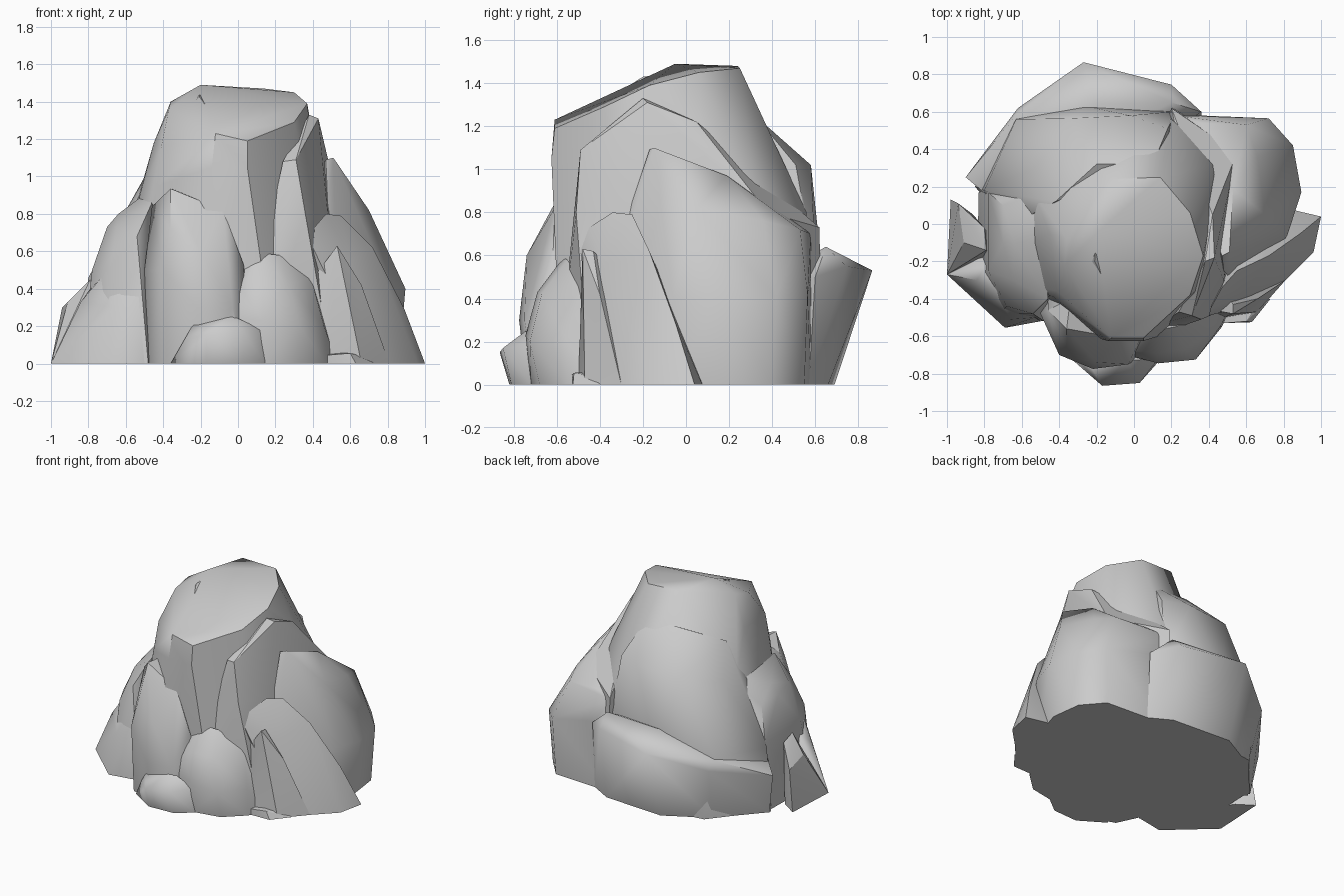
import bpy, bmesh, math


def rock(name, base, upper, smooth=45):
    """Faceted boulder: convex hull of a ground outline and some upper corner points."""
    bm = bmesh.new()
    for p in [(x, y, 0) for x, y in base] + upper:
        bm.verts.new(p)
    bmesh.ops.convex_hull(bm, input=bm.verts[:])
    loose = [v for v in bm.verts if not v.link_faces]
    bmesh.ops.delete(bm, geom=loose, context='VERTS')
    bmesh.ops.dissolve_limit(bm, angle_limit=math.radians(2), verts=bm.verts[:], edges=bm.edges[:])
    bmesh.ops.recalc_face_normals(bm, faces=bm.faces[:])
    mesh = bpy.data.meshes.new(name)
    bm.to_mesh(mesh)
    bm.free()
    ob = bpy.data.objects.new(name, mesh)
    bpy.context.collection.objects.link(ob)
    bpy.ops.object.select_all(action='DESELECT')
    ob.select_set(True)
    bpy.context.view_layer.objects.active = ob
    bpy.ops.object.shade_smooth_by_angle(angle=math.radians(smooth))
    return ob


# tall central rock with the sloping cut top
rock("main_peak",
     [(-0.66, -0.3), (-0.3, -0.58), (0.2, -0.58), (0.5, -0.3), (0.55, 0.3), (0.2, 0.58), (-0.4, 0.58), (-0.7, 0.2)],
     [(-0.2, -0.05, 1.49), (-0.13, 0.24, 1.48), (0.14, 0.25, 1.47), (0.3, 0.06, 1.45),
      (0.37, -0.17, 1.39), (0.3, -0.38, 1.29), (0.05, -0.61, 1.19), (-0.12, -0.61, 1.23),
      (-0.37, -0.22, 1.36), (-0.36, -0.08, 1.40), (-0.45, -0.05, 1.18), (-0.41, -0.36, 1.16),
      (-0.43, -0.39, 0.95), (0.05, -0.625, 1.05), (-0.14, -0.625, 1.05), (0.1, -0.58, 0.85),
      (-0.53, -0.1, 0.88), (-0.53, 0.15, 0.9), (0.39, -0.32, 0.95), (0.4, 0.07, 1.2),
      (0.47, 0.33, 0.84), (0.2, 0.56, 0.8)], 40)

# thin chip lying on the top edge
rock("top_chip", [],
     [(-0.25, -0.2, 1.37), (-0.2, 0.05, 1.46), (-0.14, -0.34, 1.34),
      (-0.21, -0.2, 1.43), (-0.14, 0.15, 1.47)])

# bulge on the back of the peak
rock("back_bulge",
     [(-0.85, 0.2), (-0.55, 0.57), (-0.2, 0.62), (0.2, 0.6), (0.3, 0.2), (-0.6, -0.1)],
     [(0.1, 0.32, 1.25), (-0.2, 0.32, 1.25), (0.18, 0.51, 1.02), (-0.02, 0.58, 1.02),
      (-0.34, 0.565, 1.0), (-0.53, 0.3, 0.92), (-0.42, 0.12, 1.14), (-0.63, 0.56, 0.48),
      (-0.26, 0.63, 0.55), (0.2, 0.6, 0.6), (-0.8, 0.18, 0.46), (-0.55, 0.05, 0.85), (0.2, 0.55, 0.8)])

# slab leaning on the right of the peak
rock("right_upper_slab",
     [(0.1, -0.6), (0.5, -0.45), (0.6, 0.3), (0.22, 0.63), (0.1, 0.3)],
     [(0.38, -0.2, 1.33), (0.43, -0.18, 1.31), (0.42, 0.05, 1.22), (0.24, -0.47, 1.08),
      (0.31, -0.49, 1.09), (0.15, -0.53, 0.65), (0.36, -0.51, 0.8), (0.48, -0.3, 0.8),
      (0.49, 0.2, 0.98), (0.55, 0.38, 0.8), (0.2, 0.62, 0.73)], 32)

# big shoulder at the back right
rock("right_shoulder",
     [(0.62, -0.35), (0.78, -0.08), (0.86, 0.17), (0.83, 0.4), (0.7, 0.55), (0.36, 0.56), (0.22, 0.58), (0.3, 0)],
     [(0.47, -0.17, 1.09), (0.51, -0.15, 1.10), (0.48, -0.25, 0.85), (0.53, 0.19, 0.97),
      (0.70, 0.05, 0.82), (0.66, 0.36, 0.76), (0.36, 0.54, 0.73), (0.6, 0.53, 0.72),
      (0.22, 0.58, 0.7), (0.72, 0.565, 0.42), (0.85, 0.42, 0.4), (0.895, 0.17, 0.4),
      (0.36, 0.58, 0.5), (0.82, -0.06, 0.4), (0.52, -0.3, 0.6)])

# overhanging low rock along the back
rock("back_low_rock",
     [(-0.85, 0.22), (-0.58, 0.52), (-0.27, 0.69), (0.2, 0.66), (0.36, 0.57), (-0.5, 0)],
     [(0.2, 0.65, 0.64), (-0.2, 0.64, 0.62), (0.2, 0.745, 0.55), (-0.27, 0.865, 0.53),
      (-0.63, 0.58, 0.47), (-0.62, 0.62, 0.4), (-0.9, 0.25, 0.3), (0.2, 0.70, 0.25),
      (0.36, 0.6, 0.5), (-0.78, 0.15, 0.38)], 50)

# left side stack
rock("left_mid_rock",
     [(-0.84, -0.3), (-0.72, -0.48), (-0.48, -0.52), (-0.3, 0), (-0.5, 0.25), (-0.83, 0.17)],
     [(-0.78, 0.17, 0.48), (-0.78, -0.25, 0.5), (-0.7, -0.1, 0.73), (-0.7, 0.1, 0.72),
      (-0.65, -0.3, 0.73), (-0.64, -0.1, 0.8), (-0.48, -0.1, 0.92), (-0.48, 0.18, 0.9),
      (-0.46, -0.4, 0.86), (-0.54, -0.48, 0.68), (-0.68, -0.44, 0.52)])
rock("left_front_rock",
     [(-1, -0.27), (-0.69, -0.555), (-0.5, -0.52), (-0.5, 0), (-0.9, -0.12)],
     [(-0.84, -0.3, 0.33), (-0.79, -0.22, 0.40), (-0.73, -0.36, 0.46), (-0.58, -0.4, 0.53),
      (-0.66, -0.51, 0.3), (-0.53, -0.5, 0.35)])
rock("left_wedge",
     [(-0.98, 0.13), (-1, -0.27), (-0.7, -0.2), (-0.86, 0.05)],
     [(-0.94, 0.11, 0.3), (-0.91, -0.1, 0.33), (-0.79, -0.14, 0.45), (-0.8, -0.02, 0.42)], 20)

# boulders across the front
rock("front_tall_rock",
     [(-0.48, -0.5), (-0.4, -0.67), (-0.2, -0.74), (0.05, -0.7), (0.1, -0.4), (-0.45, -0.2)],
     [(-0.46, -0.46, 0.84), (-0.36, -0.56, 0.935), (-0.08, -0.61, 0.82), (-0.34, -0.4, 0.93),
      (-0.5, -0.48, 0.5), (-0.4, -0.7, 0.5), (-0.2, -0.74, 0.6), (-0.36, -0.66, 0.72),
      (0.03, -0.62, 0.53), (-0.22, -0.775, 0.3), (-0.03, -0.75, 0.3)])
rock("front_mid_rock",
     [(-0.1, -0.66), (0.12, -0.72), (0.33, -0.68), (0.47, -0.55), (0.53, -0.42), (0.1, -0.3)],
     [(0.03, -0.57, 0.54), (0.12, -0.57, 0.59), (0.22, -0.55, 0.58), (0.39, -0.48, 0.46),
      (0.02, -0.68, 0.4), (0.13, -0.69, 0.43), (0.27, -0.67, 0.42), (0.13, -0.745, 0.23),
      (0.33, -0.725, 0.2), (-0.04, -0.7, 0.25), (0.46, -0.55, 0.2)])
rock("front_small_rock",
     [(-0.36, -0.7), (-0.17, -0.82), (0.03, -0.81), (0.145, -0.72), (0, -0.5)],
     [(-0.24, -0.75, 0.21), (-0.04, -0.73, 0.26), (0.13, -0.72, 0.18), (-0.17, -0.865, 0.15),
      (0.03, -0.85, 0.17), (-0.28, -0.75, 0.14)], 60)

# sloping wedges at the front right
rock("right_front_wedge",
     [(0.48, -0.5), (0.66, -0.47), (0.81, -0.3), (0.5, -0.1)],
     [(0.42, -0.46, 0.48), (0.53, -0.48, 0.63), (0.53, -0.43, 0.62), (0.66, -0.40, 0.42),
      (0.44, -0.3, 0.5)], 30)
rock("right_ridge",
     [(1, 0.04), (0.96, -0.15), (0.7, -0.41), (0.5, -0.3), (0.6, 0.1), (0.85, 0.075)],
     [(0.40, -0.49, 0.62), (0.41, -0.45, 0.73), (0.47, -0.34, 0.8), (0.55, -0.25, 0.79),
      (0.72, -0.17, 0.62), (0.60, -0.38, 0.55), (0.89, -0.05, 0.29)])

# tiny pebble at the foot
rock("foot_pebble",
     [(0.47, -0.53), (0.63, -0.525), (0.73, -0.4), (0.5, -0.4)],
     [(0.48, -0.53, 0.045), (0.6, -0.52, 0.055), (0.66, -0.43, 0.04), (0.5, -0.42, 0.06)], 20)
